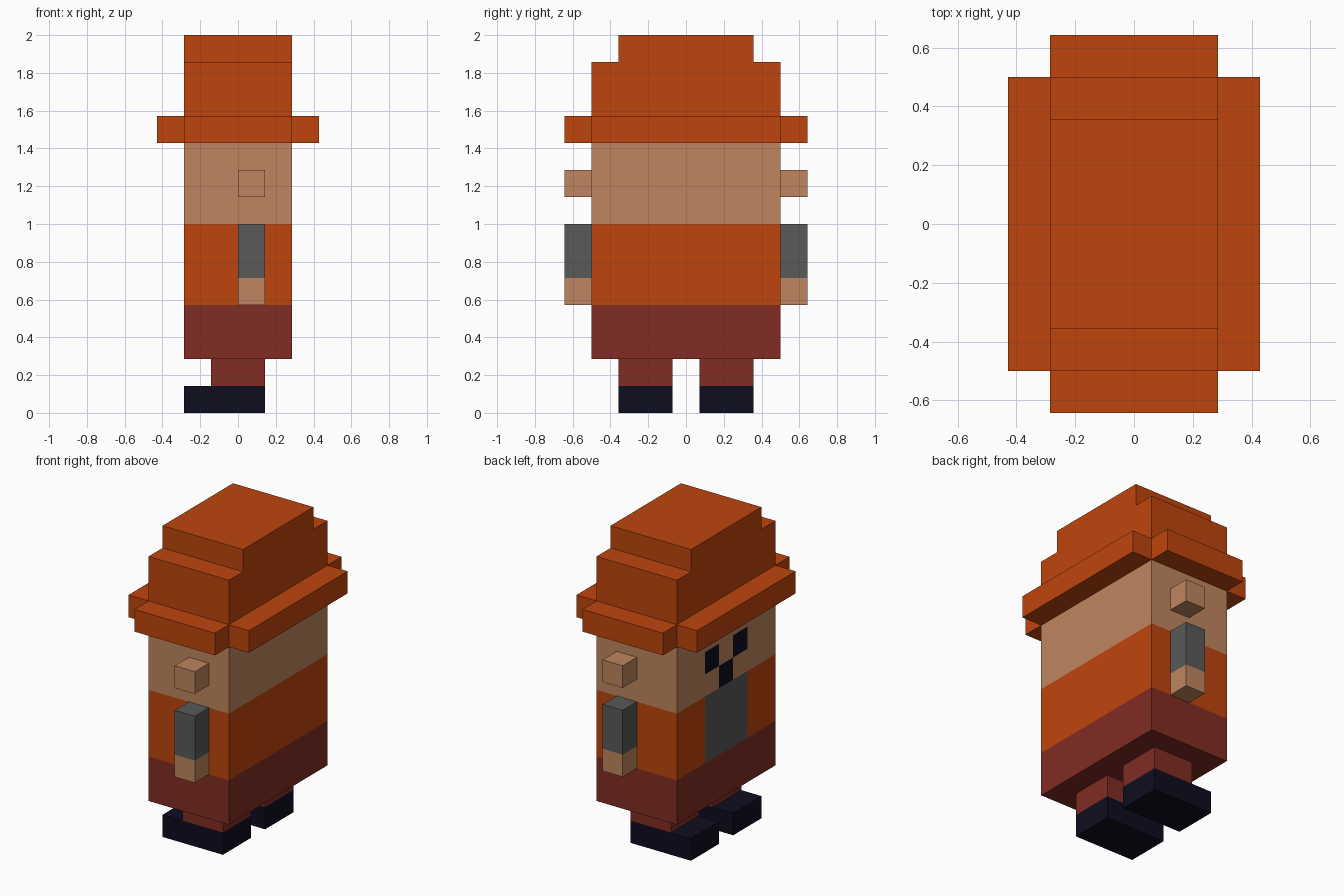
import bpy
import bmesh
from mathutils import Vector

if "Cube" in bpy.data.objects:
    bpy.data.objects.remove(bpy.data.objects["Cube"], do_unlink=True)

U = 1 / 7  # size of one block


def make_material(name, color):
    mat = bpy.data.materials.new(name)
    mat.use_nodes = True
    rgba = (*color, 1)
    mat.diffuse_color = rgba
    mat.node_tree.nodes["Principled BSDF"].inputs["Base Color"].default_value = rgba
    return mat


orange = make_material("orange cloth", (0.52, 0.06, 0.004))
skin = make_material("skin", (0.52, 0.235, 0.112))
grey = make_material("grey cloth", (0.1, 0.1, 0.1))
maroon = make_material("maroon trousers", (0.22, 0.025, 0.017))
navy = make_material("dark navy", (0.004, 0.004, 0.014))


def finish(name, bm, mats):
    bmesh.ops.recalc_face_normals(bm, faces=bm.faces)
    bmesh.ops.scale(bm, vec=(U, U, U), verts=bm.verts)
    mesh = bpy.data.meshes.new(name)
    bm.to_mesh(mesh)
    bm.free()
    for mat in mats:
        mesh.materials.append(mat)
    obj = bpy.data.objects.new(name, mesh)
    bpy.context.scene.collection.objects.link(obj)
    return obj


def block(name, low, high, mats, cuts=(), rule=None):
    """Box in block units, sliced at (axis, value) planes, faces coloured by rule."""
    low, high = Vector(low), Vector(high)
    bm = bmesh.new()
    bmesh.ops.create_cube(bm, size=1)
    for v in bm.verts:
        v.co = (low + high) / 2 + v.co * (high - low)
    for axis, value in cuts:
        point, normal = Vector(), Vector()
        point[axis] = value
        normal[axis] = 1
        bmesh.ops.bisect_plane(bm, geom=bm.verts[:] + bm.edges[:] + bm.faces[:],
                               plane_co=point, plane_no=normal)
    if rule:
        bm.normal_update()
        for f in bm.faces:
            f.material_index = rule(f.calc_center_median(), f.normal)
    return finish(name, bm, mats)


def prism(name, outline, offset, mat):
    """Extrude a closed outline of 3D points along offset."""
    bm = bmesh.new()
    face = bm.faces.new([bm.verts.new(p) for p in outline])
    ext = bmesh.ops.extrude_face_region(bm, geom=[face])
    moved = [g for g in ext["geom"] if isinstance(g, bmesh.types.BMVert)]
    bmesh.ops.translate(bm, vec=offset, verts=moved)
    return finish(name, bm, [mat])


# Body: trousers, shirt and head bands, with bib, mouth and eyes on the -x side
def body_colour(c, n):
    if n.x < -0.5:
        if abs(c.y) < 1.5 and 4 < c.z < 7:
            return 2
        if abs(c.y) < 0.5 and 7 < c.z < 8:
            return 4
        if 0.5 < abs(c.y) < 1.5 and 8 < c.z < 9:
            return 4
    return 3 if c.z < 4 else 0 if c.z < 7 else 1


block("body", (-2, -3.5, 2), (2, 3.5, 10), [orange, skin, grey, maroon, navy],
      [(2, z) for z in (4, 7, 8, 9)] + [(1, y) for y in (-1.5, -0.5, 0.5, 1.5)],
      body_colour)

# Limbs and ears, one set towards each end of the body
for side, s in (("front", -1), ("back", 1)):
    def pair(part, x, y, z, mats, cuts=(), rule=None):
        ys = sorted((s * y[0], s * y[1]))
        block(side + "_" + part, (x[0], ys[0], z[0]), (x[1], ys[1], z[1]),
              mats, cuts, rule)

    pair("shoe", (-2, 1), (0.5, 2.5), (0, 1), [navy])
    pair("leg", (-1, 1), (0.5, 2.5), (1, 2), [maroon])
    pair("ear", (0, 1), (3.5, 4.5), (8, 9), [skin])
    pair("arm", (0, 1), (3.5, 4.5), (4, 7), [grey, skin], [(2, 5)],
         lambda c, n: 1 if c.z < 5 else 0)

# Hat brim: a wide cross without corners
quarter = [(3, 3.5), (2, 3.5), (2, 4.5)]
brim = []
for sx, sy in ((1, 1), (-1, 1), (-1, -1), (1, -1)):
    pts = quarter if sx * sy > 0 else quarter[::-1]
    brim += [(sx * x, sy * y, 10) for x, y in pts]
prism("hat_brim", brim, (0, 0, 1), orange)

# Hat crown: stepped profile extruded across
steps = [(3.5, 11), (3.5, 13), (2.5, 13), (2.5, 14)]
profile = [(-2, y, z) for y, z in steps] + [(-2, -y, z) for y, z in steps[::-1]]
prism("hat_crown", profile, (4, 0, 0), orange)
